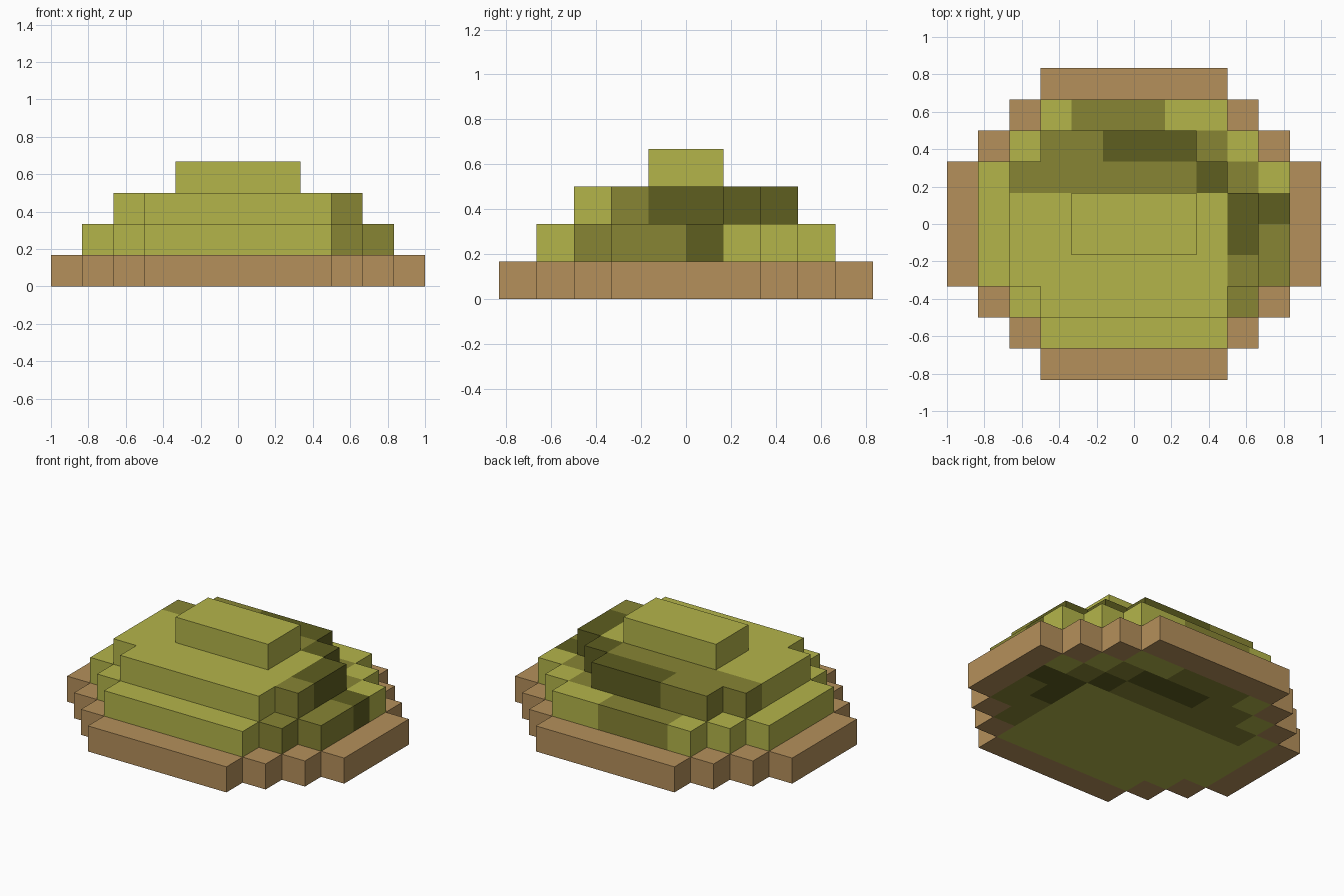
import bpy, bmesh, math

cube = bpy.data.objects.get("Cube")
if cube:
    bpy.data.objects.remove(cube, do_unlink=True)

U = 1 / 6  # size of one block


def linear(hex_colour):
    out = []
    for i in (0, 2, 4):
        c = int(hex_colour[i:i + 2], 16) / 255
        out.append(c / 12.92 if c <= 0.04045 else ((c + 0.055) / 1.055) ** 2.4)
    return (*out, 1.0)


def material(name, hex_colour):
    m = bpy.data.materials.new(name)
    m.use_nodes = True
    m.diffuse_color = linear(hex_colour)
    m.node_tree.nodes["Principled BSDF"].inputs["Base Color"].default_value = m.diffuse_color
    return m


MATS = [material("tan", "B5905B"), material("light_olive", "B4B54A"),
        material("mid_olive", "878534"), material("dark_olive", "5E5E20")]
TAN, LIGHT, MID, DARK = range(4)


def cells(*rects):
    """Blocks covered by (x0, x1, y0, y1) rectangles."""
    return {(i, j) for x0, x1, y0, y1 in rects
            for i in range(x0, x1) for j in range(y0, y1)}


# Footprint of each tier, from the ground up
TIERS = [
    ("base_tier", cells((-6, 6, -2, 2), (-5, 5, -3, 3), (-4, 4, -4, 4), (-3, 3, -5, 5))),
    ("lower_tier", cells((-5, 5, -2, 2), (-4, 4, -3, 3), (-3, 3, -4, 4))),
    ("upper_tier", cells((-4, 4, -2, 1), (-4, 3, 1, 2), (-3, 3, -3, 1), (-3, 2, 2, 3))),
    ("top_block", cells((-2, 2, -1, 1))),
]
SOLID = {(i, j, k) for k, (_, plan) in enumerate(TIERS) for i, j in plan}

# Olive patches run straight down through the tiers
MID_CELLS = cells((-2, 1, 3, 4), (-3, 3, 2, 3), (-4, 4, 1, 2),
                  (3, 5, -2, 0), (3, 4, -3, -2))
DARK_CELLS = cells((-1, 2, 2, 3), (2, 3, 1, 2), (3, 5, 0, 1), (3, 4, -1, 0))


def colour(i, j, k):
    if k == 0 and (i, j) not in TIERS[1][1]:
        return TAN
    return DARK if (i, j) in DARK_CELLS else MID if (i, j) in MID_CELLS else LIGHT


# Each block side: direction to its neighbour and its four corners
SIDES = [
    ((1, 0, 0), ((1, 0, 0), (1, 1, 0), (1, 1, 1), (1, 0, 1))),
    ((-1, 0, 0), ((0, 1, 0), (0, 0, 0), (0, 0, 1), (0, 1, 1))),
    ((0, 1, 0), ((1, 1, 0), (0, 1, 0), (0, 1, 1), (1, 1, 1))),
    ((0, -1, 0), ((0, 0, 0), (1, 0, 0), (1, 0, 1), (0, 0, 1))),
    ((0, 0, 1), ((0, 0, 1), (1, 0, 1), (1, 1, 1), (0, 1, 1))),
    ((0, 0, -1), ((0, 1, 0), (1, 1, 0), (1, 0, 0), (0, 0, 0))),
]


def build_tier(name, plan, k):
    bm = bmesh.new()
    for i, j in sorted(plan):
        for (dx, dy, dz), corners in SIDES:
            if (i + dx, j + dy, k + dz) in SOLID:
                continue
            face = bm.faces.new([bm.verts.new(((i + a) * U, (j + b) * U, (k + c) * U))
                                 for a, b, c in corners])
            face.material_index = colour(i, j, k)
    # Weld the blocks and merge flat areas of one colour
    bmesh.ops.remove_doubles(bm, verts=bm.verts, dist=1e-4)
    bmesh.ops.dissolve_limit(bm, angle_limit=math.radians(1), verts=bm.verts,
                             edges=bm.edges, delimit={'MATERIAL'})
    mesh = bpy.data.meshes.new(name)
    for m in MATS:
        mesh.materials.append(m)
    bm.to_mesh(mesh)
    bm.free()
    bpy.context.collection.objects.link(bpy.data.objects.new(name, mesh))


for level, (tier_name, footprint) in enumerate(TIERS):
    build_tier(tier_name, footprint, level)
